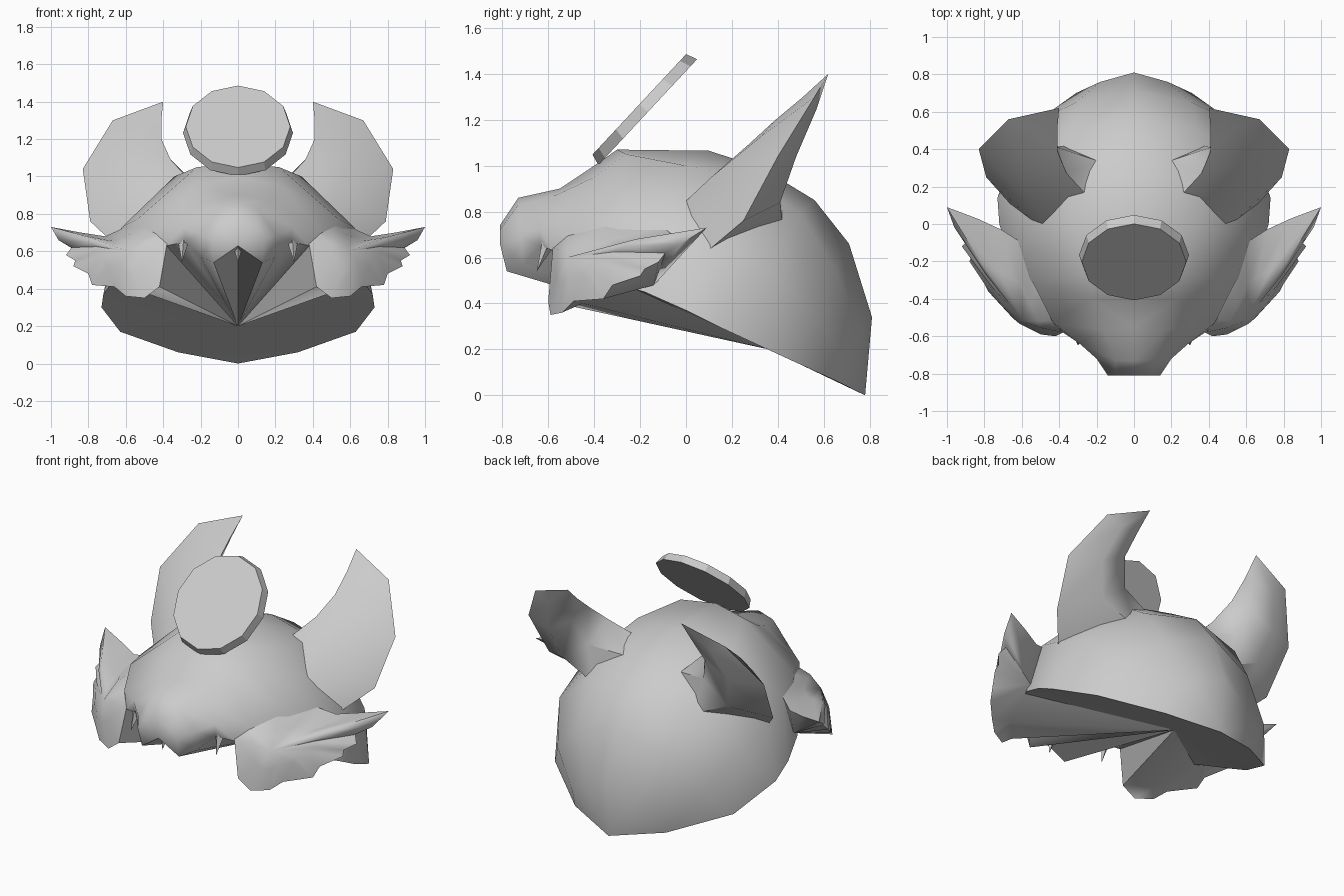
import bpy
import bmesh
import math
from mathutils import Vector

cube = bpy.data.objects.get("Cube")
if cube:
    bpy.data.objects.remove(cube, do_unlink=True)

grey = bpy.data.materials.new("plain grey")
grey.use_nodes = True
colour = (0.6, 0.6, 0.6, 1)
grey.diffuse_color = colour
grey.node_tree.nodes["Principled BSDF"].inputs["Base Color"].default_value = colour


def build(name, polygons, mirrored=True, sharp_angle=60):
    """Make a welded mesh from polygons given as corner lists, mirrored across x."""
    bm = bmesh.new()
    for side in ((1, -1) if mirrored else (1,)):
        for polygon in polygons:
            bm.faces.new([bm.verts.new((side * x, y, z)) for x, y, z in polygon])
    bmesh.ops.remove_doubles(bm, verts=bm.verts[:], dist=0.0005)
    bmesh.ops.recalc_face_normals(bm, faces=bm.faces[:])
    mesh = bpy.data.meshes.new(name)
    bm.to_mesh(mesh)
    bm.free()
    mesh.materials.append(grey)
    part = bpy.data.objects.new(name, mesh)
    bpy.context.collection.objects.link(part)
    bpy.ops.object.select_all(action="DESELECT")
    part.select_set(True)
    bpy.context.view_layer.objects.active = part
    bpy.ops.object.shade_smooth_by_angle(angle=math.radians(sharp_angle))


def strip(line_a, line_b):
    """Quads between two guide lines with the same number of points."""
    return [(line_a[i], line_a[i + 1], line_b[i + 1], line_b[i])
            for i in range(len(line_a) - 1)]


def fan(line, point):
    """Triangles from a line to one point."""
    return [(a, b, point) for a, b in zip(line, line[1:])]


# Point in the throat where the hollow underside meets
throat = (0, .36, .2)

# Skull: guide lines running from the lip over the head to the nape
lip, nape = (0, -.8, .63), (0, .78, 0)
spine = [lip, (0, -.81, .74), (0, -.73, .86), (0, -.55, .9), (0, -.4, 1), (0, -.3, 1.07),
         (0, .1, 1.065), (0, .33, .99), (0, .56, .85), (0, .71, .66), (0, .81, .34), nape]
upper_side = [lip, (.1, -.81, .72), (.1, -.73, .83), (.16, -.57, .87), (.23, -.4, .95),
              (.22, -.26, 1.05), (.34, 0, 1), (.36, .26, .95), (.34, .5, .79),
              (.31, .65, .55), (.18, .76, .27), nape]
lower_side = [lip, (.14, -.81, .66), (.2, -.72, .69), (.29, -.64, .73), (.43, -.53, .72),
              (.54, -.31, .77), (.62, -.08, .73), (.66, .12, .65), (.64, .36, .55),
              (.52, .55, .34), (.31, .7, .17), nape]
rim = [lip, (.13, -.78, .54), (.2, -.71, .57), (.28, -.63, .65), (.38, -.58, .63),
       (.55, -.35, .5), (.66, -.18, .45), (.72, 0, .37), (.73, .14, .3),
       (.63, .42, .17), (.32, .66, .06), nape]
build("skull", strip(spine, upper_side) + strip(upper_side, lower_side)
      + strip(lower_side, rim) + fan(rim, throat))

# Cheeks: jagged fur outline with a raised middle, closed towards the throat
outline = [(.38, -.58, .64), (.42, -.6, .41), (.5, -.59, .35), (.6, -.54, .36),
           (.66, -.49, .41), (.78, -.36, .42), (.8, -.32, .48), (.88, -.2, .52),
           (.87, -.18, .55), (.92, -.12, .58), (.89, -.09, .62), (.96, -.02, .66),
           (1, .09, .73), (.84, .03, .7), (.71, -.03, .68), (.6, -.1, .73),
           (.5, -.31, .76), (.4, -.51, .71), (.38, -.58, .64)]
centre = Vector((.58, -.45, .59))
raised = [tuple(centre.lerp(Vector(p), .5) + Vector((.02, -.04, .02))) for p in outline]
middle = tuple(centre + Vector((.01, -.07, .01)))
chin, root = (.56, -.45, .4), (.66, -.14, .48)
build("cheeks", strip(outline, raised) + fan(raised, middle)
      + fan(outline[1:5], chin) + fan(outline[4:], root)
      + fan([outline[0], outline[1], chin, root, outline[0]], throat)
      + [(outline[4], chin, root)])

# Ears: five-sided rings (inner, front, outer, back, rear inner) curling up to a point
rings = [[(.24, .14, .96), (.46, -.06, .79), (.62, .06, .6), (.36, .42, .74), (.2, .34, .93)],
         [(.36, .27, 1.09), (.54, .11, .95), (.79, .25, .76), (.58, .41, .84), (.41, .41, .97)],
         [(.41, .39, 1.2), (.61, .33, 1.13), (.83, .4, 1.04), (.64, .48, 1.04), (.47, .48, 1.13)],
         [(.41, .51, 1.3), (.54, .51, 1.28), (.67, .56, 1.3), (.57, .57, 1.25), (.44, .56, 1.27)]]
rings = [ring + ring[:1] for ring in rings]
ear_tip = (.4, .62, 1.4)
ear_faces = [tuple(rings[0][:-1])] + fan(rings[-1], ear_tip)
for ring, following in zip(rings, rings[1:]):
    ear_faces += strip(ring, following)
build("ears", ear_faces)


def tooth(name, base, tip, radius, mirrored):
    """Four-sided pointed tooth."""
    x, y, z = base
    ring = [(x + radius, y, z), (x, y + radius, z), (x - radius, y, z), (x, y - radius, z)]
    build(name, [tuple(ring)] + fan(ring + ring[:1], tip), mirrored)


# Teeth
tooth("fangs", (.29, -.59, .68), (.3, -.65, .54), .035, True)
tooth("front_tooth", (0, -.74, .64), (0, -.76, .54), .03, False)

# Tilted disc floating above the brow
bpy.ops.mesh.primitive_cone_add(vertices=12, radius1=.3, radius2=.285, depth=.05,
                                location=(0, -.185, 1.25), scale=(.98, 1.05, 1),
                                rotation=(math.radians(47), 0, 0))
disc = bpy.context.object
disc.name = "forehead_disc"
disc.data.materials.append(grey)
